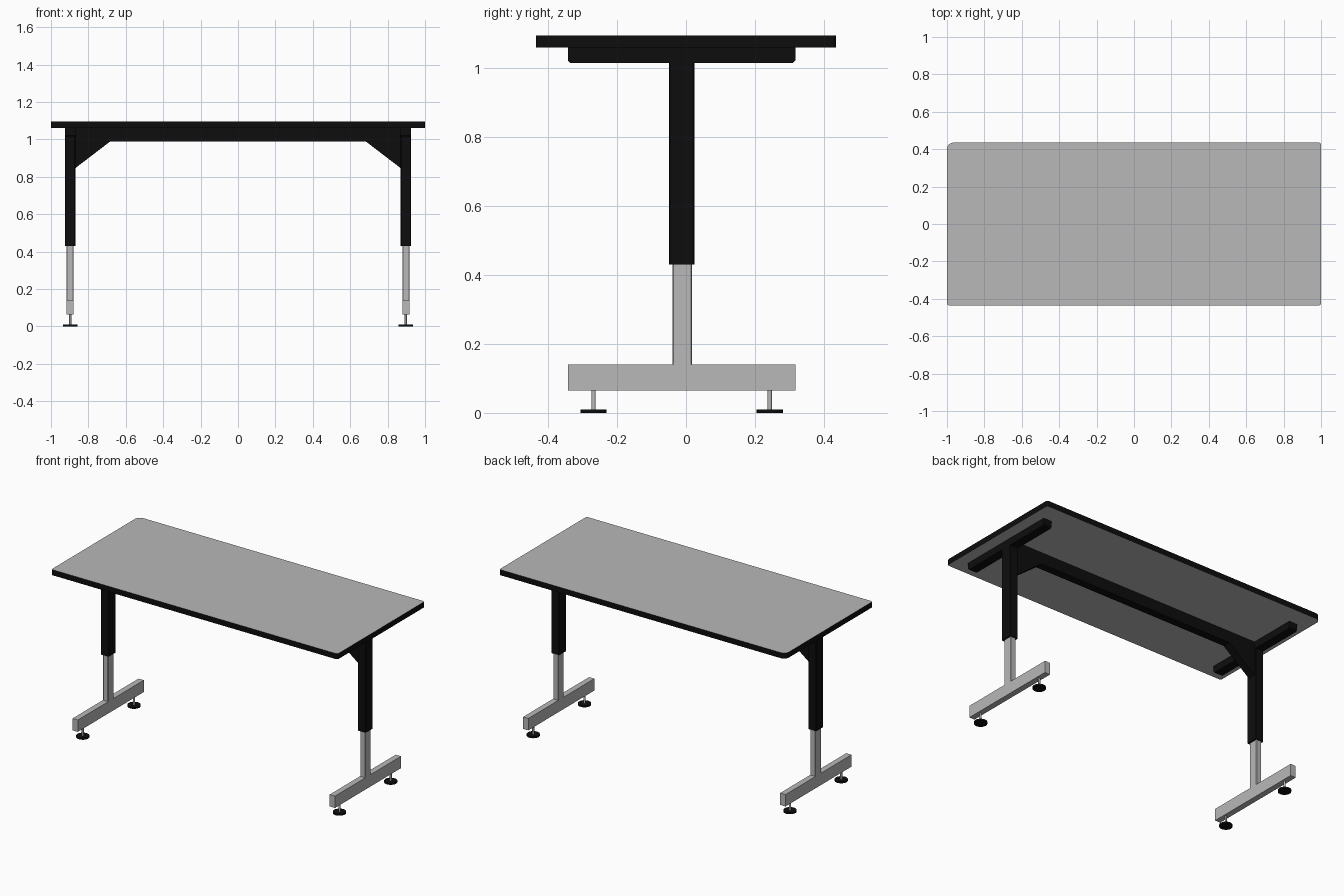
import bpy, bmesh, math
from mathutils import Vector

default = bpy.data.objects.get("Cube")
if default:
    bpy.data.objects.remove(default, do_unlink=True)


def material(name, value):
    mat = bpy.data.materials.new(name)
    mat.use_nodes = True
    color = (value, value, value, 1)
    mat.diffuse_color = color
    mat.node_tree.nodes["Principled BSDF"].inputs["Base Color"].default_value = color
    return mat


GREY = material("light grey", 0.48)
BLACK = material("black", 0.004)


def prism(name, outline, start, depth, mats):
    """Extrude a closed outline of 3D points; start offsets it."""
    bm = bmesh.new()
    face = bm.faces.new([bm.verts.new(Vector(p) + Vector(start)) for p in outline])
    ext = bmesh.ops.extrude_face_region(bm, geom=[face])
    moved = [v for v in ext["geom"] if isinstance(v, bmesh.types.BMVert)]
    bmesh.ops.translate(bm, verts=moved, vec=depth)
    bmesh.ops.recalc_face_normals(bm, faces=bm.faces)
    mesh = bpy.data.meshes.new(name)
    bm.to_mesh(mesh)
    bm.free()
    obj = bpy.data.objects.new(name, mesh)
    bpy.context.collection.objects.link(obj)
    for mat in mats:
        mesh.materials.append(mat)
    return obj


def tube(name, x, y, z, mat, cut=0.003):
    """Upright post with slightly clipped vertical edges."""
    (x0, x1), (y0, y1), (z0, z1) = x, y, z
    pts = [(x0 + cut, y0), (x1 - cut, y0), (x1, y0 + cut), (x1, y1 - cut),
           (x1 - cut, y1), (x0 + cut, y1), (x0, y1 - cut), (x0, y0 + cut)]
    return prism(name, [(a, b, z0) for a, b in pts], (0, 0, 0), (0, 0, z1 - z0), [mat])


def cylinder(name, radius, x, y, z0, z1, mat, sides):
    ring = [(radius * math.cos(math.tau * i / sides),
             radius * math.sin(math.tau * i / sides), 0) for i in range(sides)]
    obj = prism(name, ring, (x, y, z0), (0, 0, z1 - z0), [mat])
    for p in obj.data.polygons:
        p.use_smooth = abs(p.normal.z) < 0.5
    obj.data.set_sharp_from_angle(angle=math.radians(40))
    return obj


# Tabletop with rounded corners and a dark edge band
HALF_Y = 0.435
outline = []
for sx, sy, radius, turn in ((1, 1, 0.012, 0), (-1, 1, 0.035, 1),
                             (-1, -1, 0.012, 2), (1, -1, 0.012, 3)):
    for i in range(7):
        a = (turn + i / 6) * math.pi / 2
        outline.append((sx * (1 - radius) + radius * math.cos(a),
                        sy * (HALF_Y - radius) + radius * math.sin(a), 0))
top = prism("tabletop", outline, (0, 0, 1.06), (0, 0, 0.035), [GREY, BLACK])
for p in top.data.polygons:
    p.material_index = int(abs(p.normal.z) < 0.5)

# Cross beam with sloping braces at both ends
half = [(0.872, 1.06), (0.872, 0.845), (0.685, 0.988)]
beam = half + [(-x, z) for x, z in reversed(half)]
prism("cross_beam", [(x, -0.037, z) for x, z in beam], (0, 0, 0), (0, 0.05, 0), [BLACK])

# Leg assemblies
for side, s in (("left", 1), ("right", -1)):
    def span(a, b):
        return tuple(sorted((s * a, s * b)))

    tube(side + "_outer_leg", span(0.87, 0.926), (-0.049, 0.024), (0.43, 1.06), BLACK)
    tube(side + "_inner_leg", span(0.88, 0.917), (-0.039, 0.018), (0.14, 0.44), GREY)

    # Support rail under the top, clipped at its lower ends
    rail = [(-0.342, 1.06), (-0.342, 1.022), (-0.335, 1.015),
            (0.31, 1.015), (0.317, 1.022), (0.317, 1.06)]
    prism(side + "_top_rail", [(s * 0.87, y, z) for y, z in rail],
          (0, 0, 0), (s * 0.056, 0, 0), [BLACK])

    # Foot bar
    foot = [(-0.342, 0.065), (0.317, 0.065), (0.317, 0.14), (-0.342, 0.14)]
    prism(side + "_foot_bar", [(s * 0.88, y, z) for y, z in foot],
          (0, 0, 0), (s * 0.037, 0, 0), [GREY])

    # Levelling feet
    for place, y in (("front", -0.268), ("back", 0.243)):
        label = side + "_" + place
        cylinder(label + "_stem", 0.006, s * 0.897, y, 0.008, 0.067, GREY, 12)
        cylinder(label + "_glide", 0.038, s * 0.897, y, 0, 0.01, BLACK, 24)
